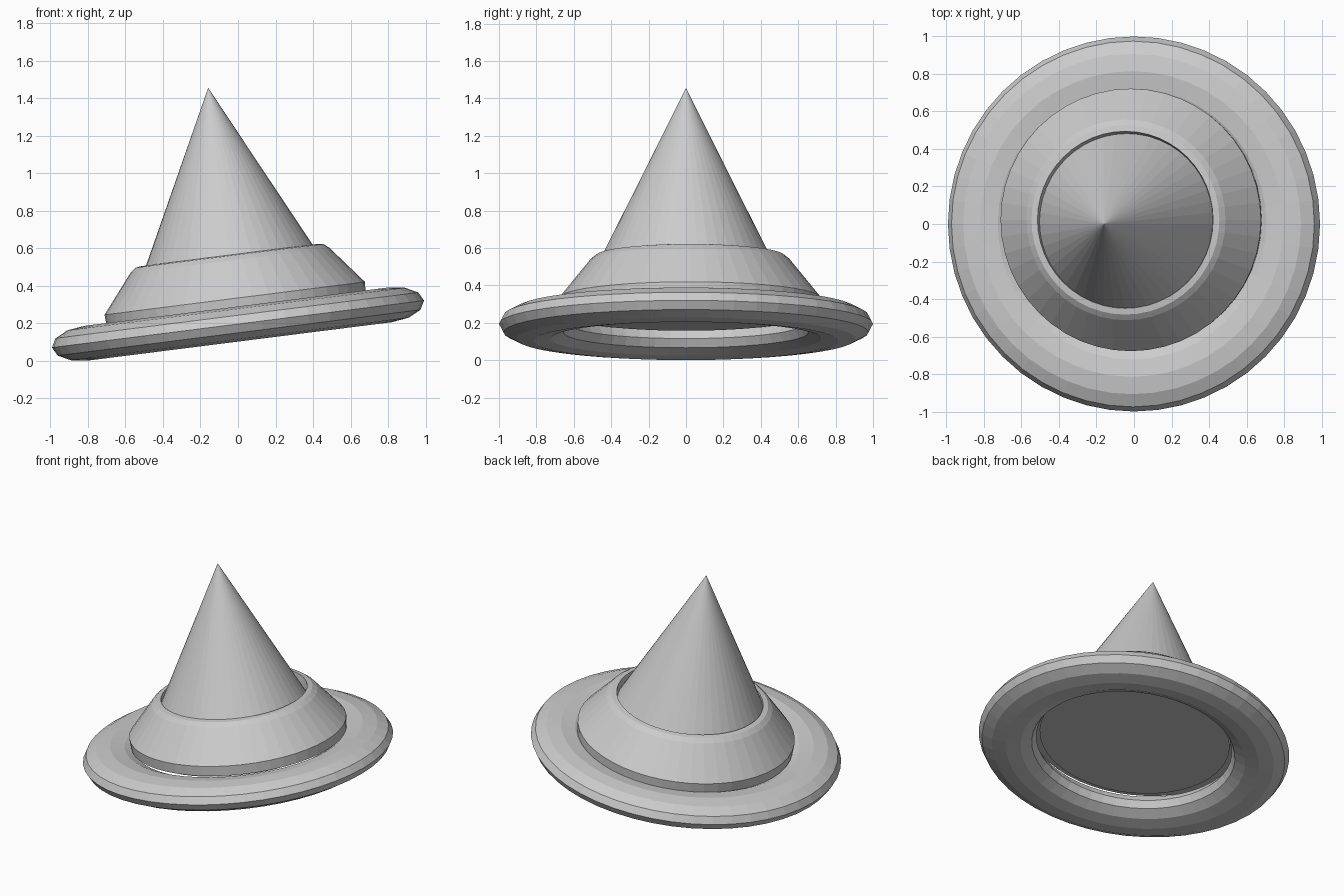
import bpy, bmesh
from math import sin, cos, pi, radians
from mathutils import Matrix

if "Cube" in bpy.data.objects:
    bpy.data.objects.remove(bpy.data.objects["Cube"])

SIDES = 48
# whole hat leans up towards +x
TILT = Matrix.Translation((0, 0, 0.195)) @ Matrix.Rotation(radians(-7.2), 4, 'Y')


def make_object(name, bm, y=0.0):
    bmesh.ops.recalc_face_normals(bm, faces=bm.faces)
    mesh = bpy.data.meshes.new(name)
    bm.to_mesh(mesh)
    bm.free()
    ob = bpy.data.objects.new(name, mesh)
    bpy.context.collection.objects.link(ob)
    ob.matrix_world = TILT @ Matrix.Translation((0, y, 0))
    return ob


def lathe_ring(name, profile, y=0.0):
    """Spin a closed (radius, height) profile around the hat axis."""
    bm = bmesh.new()
    rings = [[bm.verts.new((r * cos(2 * pi * i / SIDES), r * sin(2 * pi * i / SIDES), h))
              for r, h in profile] for i in range(SIDES)]
    n = len(profile)
    for i in range(SIDES):
        a, b = rings[i], rings[(i + 1) % SIDES]
        for j in range(n):
            k = (j + 1) % n
            bm.faces.new((a[j], b[j], b[k], a[k]))
    return make_object(name, bm, y)


# flattened torus brim
lathe_ring("brim", [(0.815 + 0.185 * cos(t * pi / 6), 0.093 * sin(t * pi / 6)) for t in range(12)])

# sloping band around the crown, slightly off centre
lathe_ring("band", [(0.60, 0.07), (0.695, 0.07), (0.70, 0.138), (0.535, 0.342),
                    (0.505, 0.366), (0.472, 0.371), (0.46, 0.30)], y=0.022)

# pointed crown with a closed base
BASE_H, APEX_H = 0.04, 1.27
bm = bmesh.new()
bmesh.ops.create_cone(bm, cap_ends=True, segments=SIDES, radius1=0.612, radius2=0,
                      depth=APEX_H - BASE_H,
                      matrix=Matrix.Translation((0, 0, (APEX_H + BASE_H) / 2)))
make_object("crown", bm)
